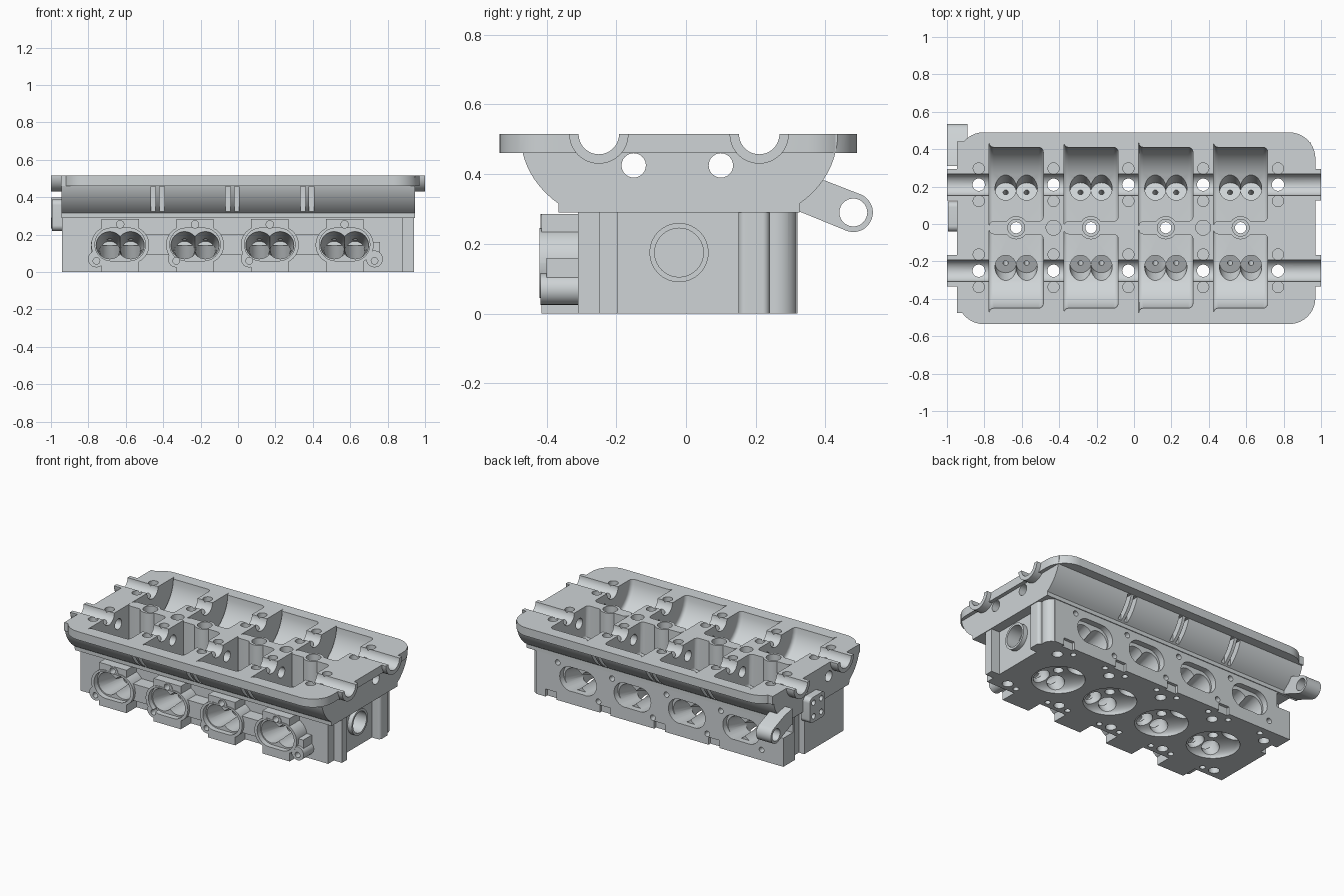
import bpy, bmesh, math
from mathutils import Vector

if "Cube" in bpy.data.objects:
    bpy.data.objects.remove(bpy.data.objects["Cube"], do_unlink=True)

# Material
COLOR = (0.62, 0.655, 0.67, 1)
metal = bpy.data.materials.new("cast aluminium grey")
metal.use_nodes = True
metal.diffuse_color = COLOR
metal.node_tree.nodes["Principled BSDF"].inputs["Base Color"].default_value = COLOR


def finish_mesh(name, bm):
    """Turn every face outward and store the mesh as an object."""
    bm.normal_update()
    bmesh.ops.recalc_face_normals(bm, faces=bm.faces)
    if bm.calc_volume(signed=True) < 0:
        bmesh.ops.reverse_faces(bm, faces=bm.faces)
    mesh = bpy.data.meshes.new(name)
    bm.to_mesh(mesh)
    bm.free()
    mesh.materials.append(metal)
    ob = bpy.data.objects.new(name, mesh)
    bpy.context.scene.collection.objects.link(ob)
    return ob


def prism(name, pts, axis, a, b, bevel=0):
    """Extrude a 2D outline along an axis from a to b."""
    place = {"x": lambda p, t: (t, p[0], p[1]),
             "y": lambda p, t: (p[0], t, p[1]),
             "z": lambda p, t: (p[0], p[1], t)}[axis]
    bm = bmesh.new()
    lo = [bm.verts.new(place(p, a)) for p in pts]
    hi = [bm.verts.new(place(p, b)) for p in pts]
    caps = [bm.faces.new(lo), bm.faces.new(hi)]
    for i in range(len(pts)):
        j = (i + 1) % len(pts)
        bm.faces.new((lo[i], lo[j], hi[j], hi[i]))
    if bevel:
        bm.normal_update()
        edges = [e for f in caps for e in f.edges]
        bmesh.ops.bevel(bm, geom=edges, offset=bevel, segments=4, profile=0.5, affect="EDGES")
    return finish_mesh(name, bm)


def box(name, x0, x1, y0, y1, z0, z1):
    return prism(name, [(x0, y0), (x1, y0), (x1, y1), (x0, y1)], "z", z0, z1)


def rod(name, p, q, r, r2=None, n=32):
    p, q = Vector(p), Vector(q)
    bm = bmesh.new()
    bmesh.ops.create_cone(bm, cap_ends=True, segments=n, radius1=r,
                          radius2=r if r2 is None else r2, depth=(q - p).length)
    rot = (q - p).to_track_quat("Z", "Y").to_matrix()
    for v in bm.verts:
        v.co = rot @ v.co + (p + q) / 2
    return finish_mesh(name, bm)


def arc(cx, cy, rx, ry, a0, a1, n=10):
    angles = [math.radians(a0 + (a1 - a0) * i / n) for i in range(n + 1)]
    return [(cx + rx * math.cos(a), cy + ry * math.sin(a)) for a in angles]


def rounded(x0, x1, y0, y1, r):
    return (arc(x1 - r, y1 - r, r, r, 0, 90) + arc(x0 + r, y1 - r, r, r, 90, 180)
            + arc(x0 + r, y0 + r, r, r, 180, 270) + arc(x1 - r, y0 + r, r, r, 270, 360))


def combine(ob, tools, op):
    """Join or carve a whole group of tools in one exact boolean."""
    group = bpy.data.collections.new("tools")
    for t in tools:
        t.hide_render = True
        group.objects.link(t)
    mod = ob.modifiers.new("boolean", "BOOLEAN")
    mod.operation, mod.solver = op, "EXACT"
    mod.operand_type, mod.collection = "COLLECTION", group
    deps = bpy.context.evaluated_depsgraph_get()
    mesh = bpy.data.meshes.new_from_object(ob.evaluated_get(deps))
    ob.modifiers.clear()
    ob.data = mesh
    for t in tools:
        bpy.data.objects.remove(t, do_unlink=True)
    bpy.data.collections.remove(group)


MID = -0.02                                  # plug line
CYLS = [-0.63, -0.23, 0.17, 0.57]            # cylinder centres
BOLTS = [-0.83, -0.43, -0.03, 0.37, 0.77]    # bearing positions
LUGS = [-0.757, -0.33, 0.06, 0.73]           # front flange lugs
CAMS = [-0.25, 0.21]
TOP = 0.515

# Lower block with corner columns and end boss
head = box("cylinder_head", -0.94, 0.88, -0.31, 0.32, 0, 0.3)
solid = [box("front_column", 0.8, 0.94, -0.25, -0.195, 0, 0.3),
         prism("rear_column", rounded(0.8, 0.94, 0.15, 0.24, 0.02), "z", 0, 0.3),
         rod("corner_column", (0.86, 0.26, 0), (0.86, 0.26, 0.3), 0.059),
         rod("end_boss", (0.8, MID, 0.175), (0.91, MID, 0.175), 0.085)]

# Curved cam tray and top rim
tray = [(-0.365, 0.29)] + arc(-0.2, TOP, 0.275, 0.25, 233, 180)
tray += arc(0.16, TOP, 0.275, 0.25, 360, 307) + [(0.325, 0.29)]
solid.append(prism("cam_tray", tray, "x", -0.945, 0.945))
solid.append(prism("top_rim", rounded(-0.944, 0.97, -0.535, 0.49, 0.14), "z", 0.46, TOP))
solid.append(box("rim_end", -0.946, -0.88, -0.475, 0.44, 0.46, TOP))
for y in CAMS:
    solid.append(rod("cam_journal", (-1, y, TOP), (1, y, TOP), 0.085, n=48))

# Front port flanges with bolt lugs
solid.append(box("flange_bar", -0.63, 0.57, -0.4, -0.3, 0.09, 0.2))
for c in CYLS:
    solid.append(box("flange_block", c - 0.1, c + 0.1, -0.415, -0.3, 0, 0.285))
    solid.append(prism("port_flange", rounded(c - 0.155, c + 0.155, 0.045, 0.245, 0.099),
                       "y", -0.42, -0.3))
    solid.append(rod("top_stud_boss", (c, -0.418, 0.245), (c, -0.3, 0.245), 0.04, n=24))
for x in LUGS:
    solid.append(rod("flange_lug", (x, -0.417, 0.07), (x, -0.3, 0.07), 0.045, n=24))
    solid.append(box("lug_web", x - 0.03, x + 0.03, -0.4, -0.3, 0.06, 0.16))
combine(head, solid, "UNION")

# Rocker pockets either side of the plug line
front_pocket = [(-0.055, 0.6), (-0.055, 0.3)] + arc(-0.2, TOP, 0.25, 0.215, 270, 180) + [(-0.45, 0.6)]
rear_pocket = [(MID * 2 - y, z) for y, z in front_pocket]
hollow = [box("top_trim", -2, 2, -1, 1, TOP, 1),
          box("end_recess", -1, -0.9, 0.1, 0.2, -0.1, 0.285),
          box("rear_corner_step", -1, -0.84, 0.22, 0.4, 0.19, 0.285)]
for c in CYLS:
    for outline in (front_pocket, rear_pocket):
        hollow.append(prism("pocket", outline, "x", c - 0.145, c + 0.145, bevel=0.025))

# Ribbed gaps between the outer bulges
for x in BOLTS[1:4]:
    for s in (-1, 1):
        near, far = sorted((x + s * 0.01, x + s * 0.036))
        hollow.append(box("front_rib_gap", near, far, -0.5, -0.375, 0.315, 0.458))
        hollow.append(box("rear_rib_gap", near, far, 0.335, 0.46, 0.315, 0.458))
combine(head, hollow, "DIFFERENCE")

# Plug tubes standing between the pockets
combine(head, [rod("plug_tube", (c, MID, 0.28), (c, MID, TOP), 0.062) for c in CYLS], "UNION")

# Cam bores, oil galleries and head bolts
holes = [rod("end_bore", (0.82, MID, 0.175), (1, MID, 0.175), 0.07)]
for y in CAMS:
    holes.append(rod("cam_bore", (-1.2, y, TOP), (1.2, y, TOP), 0.058, n=48))
    for x in BOLTS:
        holes.append(rod("head_bolt_hole", (x, y, -0.1), (x, y, 0.6), 0.033, n=24))
        for off in (-0.087, 0.087):
            holes.append(rod("cap_bolt_hole", (x, y + off, 0.47), (x, y + off, 0.6), 0.03, n=24))
for y in (-0.15, 0.1):
    holes.append(rod("oil_gallery", (-1.2, y, 0.425), (1.2, y, 0.425), 0.035, n=24))
for x in (BOLTS[1], BOLTS[3]):
    holes.append(rod("centre_hole", (x, MID, 0.47), (x, MID, 0.6), 0.04))
for x in LUGS:
    holes.append(rod("lug_hole", (x, -0.5, 0.06), (x, -0.36, 0.06), 0.018, n=16))

# Combustion chambers, valve bores and ports
for c in CYLS:
    bm = bmesh.new()
    bmesh.ops.create_uvsphere(bm, u_segments=40, v_segments=20, radius=0.16)
    for v in bm.verts:
        v.co = (v.co.x + c, v.co.y + MID, v.co.z * 0.42)
    holes.append(finish_mesh("chamber", bm))
    holes.append(rod("plug_hole", (c, MID, -0.1), (c, MID, 0.6), 0.03, n=24))
    holes.append(rod("plug_well", (c, MID, 0.36), (c, MID, 0.6), 0.045))
    holes.append(rod("top_stud_hole", (c, -0.5, 0.255), (c, -0.36, 0.255), 0.02, n=16))
    for side in (-1, 1):
        for x in (c - 0.056, c + 0.056):
            def on_valve(z):
                return (x, MID + side * (0.07 + 0.467 * z), z)
            holes.append(rod("valve_throat", on_valve(-0.02), on_valve(0.13), 0.052))
            holes.append(rod("valve_guide_hole", on_valve(0.1), on_valve(0.3), 0.014, n=16))
            holes.append(rod("spring_seat", on_valve(0.255), on_valve(0.37), 0.057))
            outer = (x, -0.45, 0.15) if side < 0 else (x, 0.36, 0.165)
            holes.append(rod("port", outer, (x, MID + side * 0.11, 0.115), 0.078, 0.05))
            holes.append(rod("coolant_hole", (c + (x - c) * 2.2, side * 0.265, -0.1),
                             (c + (x - c) * 2.2, side * 0.265, 0.04), 0.018, n=16))
    # Shared port mouths and rear stud holes
    holes.append(prism("front_mouth", rounded(c - 0.135, c + 0.135, 0.06, 0.235, 0.087),
                       "y", -0.5, -0.385))
    holes.append(prism("rear_mouth", rounded(c - 0.135, c + 0.135, 0.085, 0.245, 0.079),
                       "y", 0.28, 0.5))
    for x, z in ((c - 0.15, 0.07), (c + 0.15, 0.25)):
        holes.append(rod("rear_stud_hole", (x, 0.27, z), (x, 0.4, z), 0.018, n=16))
    holes.append(box("rear_edge_notch", c + 0.16, c + 0.24, 0.3, 0.4, -0.1, 0.05))
combine(head, holes, "DIFFERENCE")

# Mounting ear with a through hole
ear_body = [(0.31, 0.29), (0.32, 0.295)] + arc(0.48, 0.29, 0.056, 0.056, -110, 67, 20)
ear_body += [(0.39, 0.385), (0.31, 0.4)]
ear = prism("mounting_ear", ear_body, "x", -1, -0.89)
combine(ear, [rod("ear_hole", (-1.1, 0.48, 0.29), (-0.8, 0.48, 0.29), 0.04)], "DIFFERENCE")

# Bolted plate on the timing end
plate = prism("timing_end_plate", rounded(-0.04, 0.12, 0.22, 0.388, 0.03), "x", -0.995, -0.93)
combine(plate, [rod("plate_hole", (-1.1, y, z), (-0.95, y, z), 0.018, n=16)
                for y in (0, 0.08) for z in (0.26, 0.35)], "DIFFERENCE")

# Smooth shading with sharp edges kept
bpy.ops.object.select_all(action="DESELECT")
for ob in (head, ear, plate):
    ob.data.materials.clear()
    ob.data.materials.append(metal)
    ob.select_set(True)
    bpy.context.view_layer.objects.active = ob
bpy.ops.object.shade_smooth_by_angle(angle=math.radians(30))
